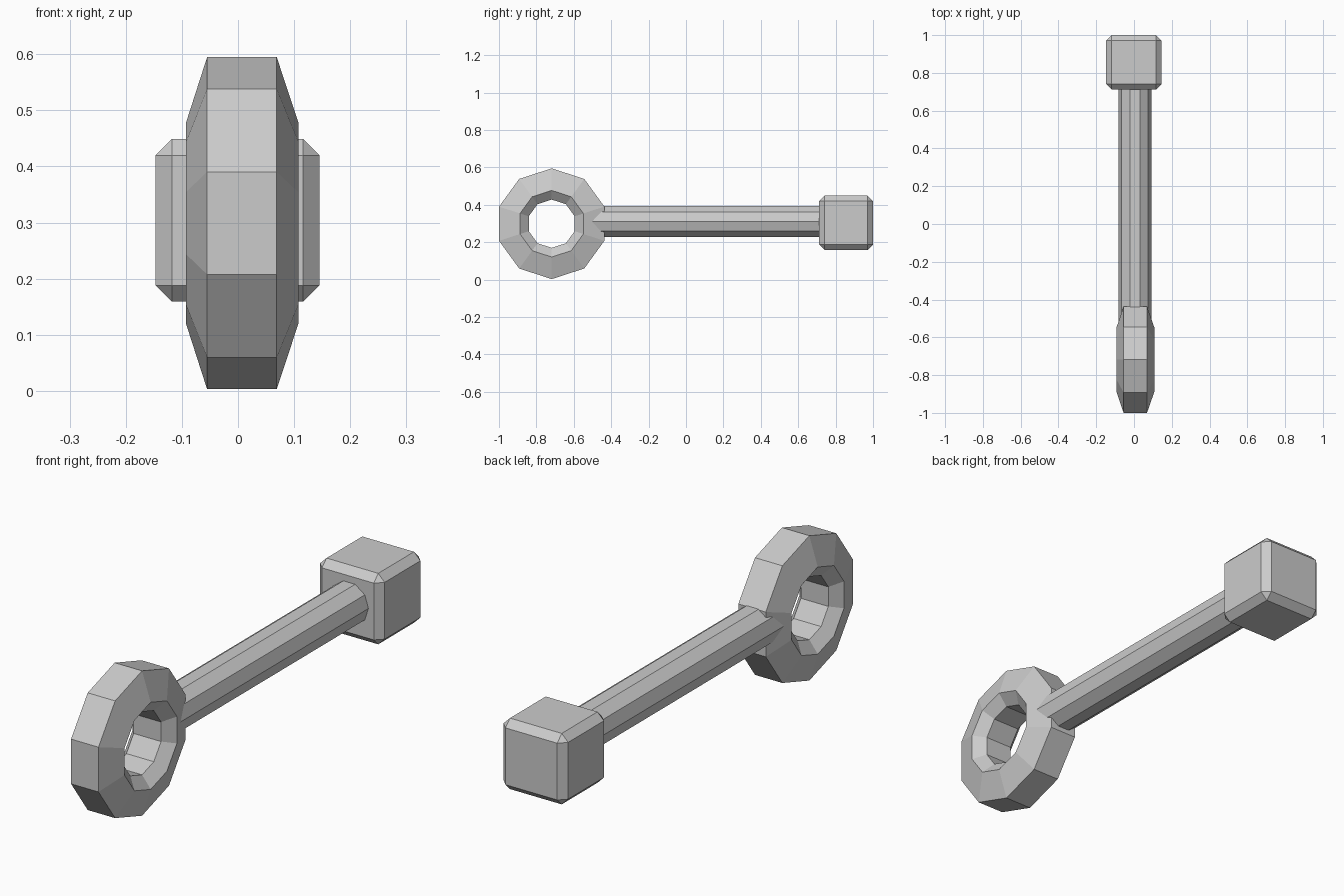
import bpy, bmesh
from math import sin, cos, pi
from mathutils import Matrix

if "Cube" in bpy.data.objects:
    bpy.data.objects.remove(bpy.data.objects["Cube"])


def finish(name, bm):
    bmesh.ops.recalc_face_normals(bm, faces=bm.faces)
    mesh = bpy.data.meshes.new(name)
    bm.to_mesh(mesh)
    bm.free()
    obj = bpy.data.objects.new(name, mesh)
    bpy.context.collection.objects.link(obj)
    return obj


SIDES = 10

# Ring handle: six-sided section (x, radius) swept round the x axis
section = [(-0.055, 0.296), (0.069, 0.296), (0.108, 0.178),
           (0.069, 0.129), (-0.055, 0.129), (-0.093, 0.178)]
bm = bmesh.new()
loops = []
for i in range(SIDES):
    a = pi / 2 + 2 * pi * i / SIDES
    loops.append([bm.verts.new((x, -0.718 + r * cos(a), 0.299 + r * sin(a)))
                  for x, r in section])
n = len(section)
for i in range(SIDES):
    p, q = loops[i], loops[(i + 1) % SIDES]
    for j in range(n):
        k = (j + 1) % n
        bm.faces.new((p[j], p[k], q[k], q[j]))
finish("ring_handle", bm)

# Shaft: ten-sided bar running from inside the ring into the head
y0, y1 = -0.53, 0.76
bm = bmesh.new()
bmesh.ops.create_cone(bm, cap_ends=True, segments=SIDES, radius1=0.087,
                      radius2=0.087, depth=y1 - y0,
                      matrix=Matrix.Rotation(pi / 2, 4, 'Y'))
# put a corner on +x and lay the bar along y
bmesh.ops.transform(bm, verts=bm.verts, matrix=Matrix.Rotation(pi / 2, 4, 'Z'))
for v in bm.verts:
    ang_x, ang_z = v.co.x, v.co.z
    v.co.x, v.co.z = ang_z, ang_x
xs = max(v.co.x for v in bm.verts)
if xs < 0.0865:
    bmesh.ops.rotate(bm, verts=bm.verts, cent=(0, 0, 0),
                     matrix=Matrix.Rotation(pi / SIDES, 3, 'Y'))
bmesh.ops.translate(bm, verts=bm.verts, vec=(0.005, (y0 + y1) / 2, 0.31))
finish("shaft", bm)

# Head: chamfered cube
bm = bmesh.new()
bmesh.ops.create_cube(bm, size=1.0)
bmesh.ops.scale(bm, verts=bm.verts, vec=(0.292, 0.289, 0.29))
bmesh.ops.bevel(bm, geom=bm.edges[:], offset=0.029, segments=1,
                affect='EDGES', profile=0.5)
bmesh.ops.translate(bm, verts=bm.verts, vec=(-0.001, 0.8555, 0.304))
finish("cube_head", bm)
